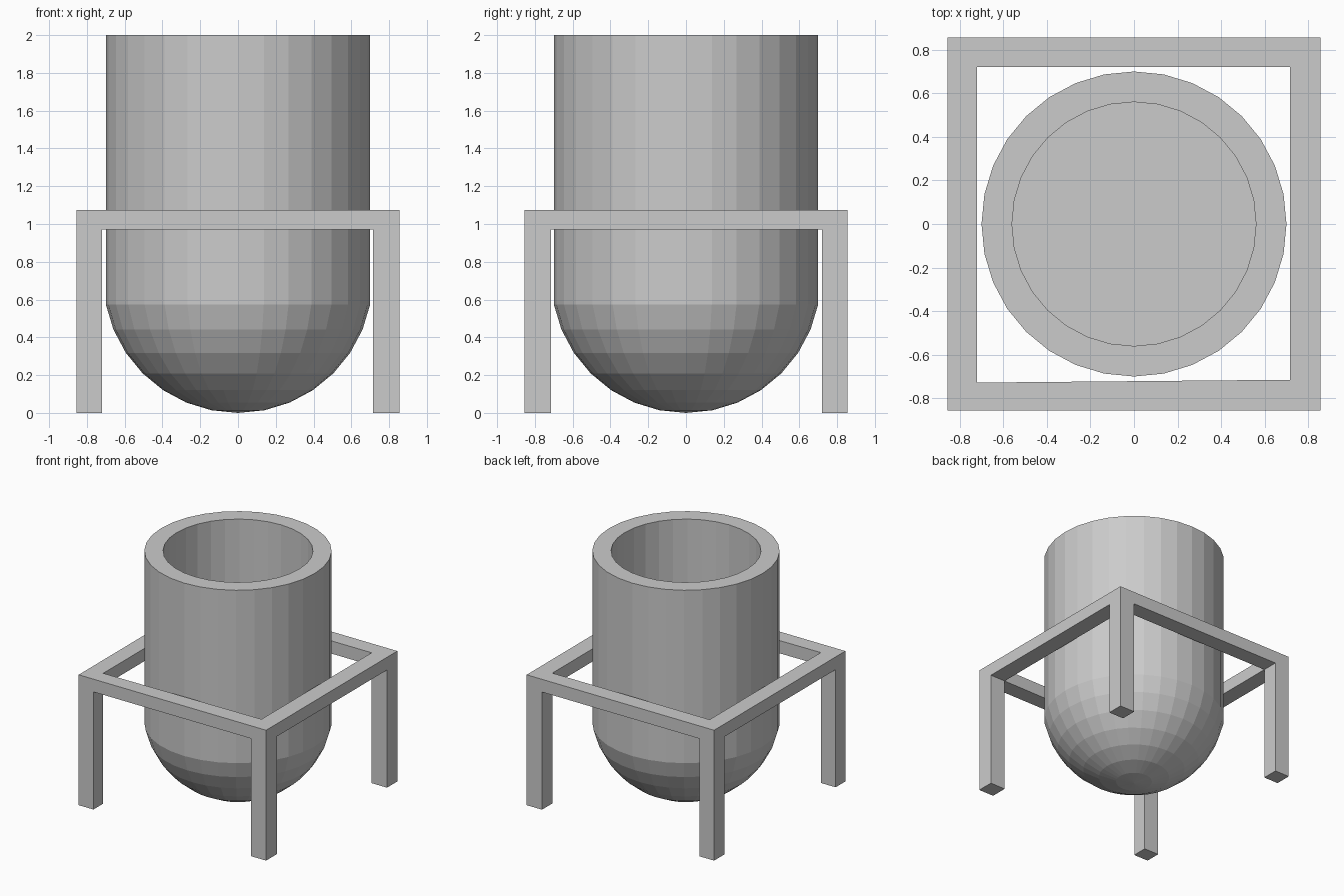
import bpy, bmesh, math

if "Cube" in bpy.data.objects:
    bpy.data.objects.remove(bpy.data.objects["Cube"])


def finish(bm, name):
    bmesh.ops.recalc_face_normals(bm, faces=bm.faces[:])
    mesh = bpy.data.meshes.new(name)
    bm.to_mesh(mesh)
    bm.free()
    obj = bpy.data.objects.new(name, mesh)
    bpy.context.collection.objects.link(obj)
    return obj


def lathe(name, profile, sides):
    bm = bmesh.new()
    verts = [bm.verts.new((r, 0, z)) for r, z in profile]
    edges = [bm.edges.new(pair) for pair in zip(verts, verts[1:])]
    bmesh.ops.spin(bm, geom=verts + edges, cent=(0, 0, 0), axis=(0, 0, 1),
                   angle=math.tau, steps=sides, use_duplicate=False)
    bmesh.ops.remove_doubles(bm, verts=bm.verts[:], dist=0.0005)
    return finish(bm, name)


# Round-bottomed vessel: hemispherical base, straight wall, thick rim, flat floor
R = 0.7135
dome = [(R * math.sin(math.pi * k / 16), R * (1 - math.cos(math.pi * k / 16)))
        for k in range(8)]
lathe("vessel", dome + [(0.70, 2.0), (0.56, 2.0), (0.56, 0.65), (0, 0.65)], 32)

# Square stand: ring of rails with a leg pulled down from each corner
bm = bmesh.new()
xs = (-0.855, -0.72, 0.715, 0.855)
ys_left = (-0.855, -0.728, 0.72, 0.855)
ys_right = (-0.855, -0.715, 0.72, 0.855)
grid = [[bm.verts.new((x, y, 0.97)) for y in (ys_left if i < 2 else ys_right)]
        for i, x in enumerate(xs)]
corners, cells = [], []
for i in range(3):
    for j in range(3):
        if (i, j) == (1, 1):
            continue
        face = bm.faces.new((grid[i][j], grid[i][j + 1],
                             grid[i + 1][j + 1], grid[i + 1][j]))
        cells.append(face)
        if i != 1 and j != 1:
            corners.append(face)

# Rail thickness
top = bmesh.ops.extrude_face_region(bm, geom=cells, use_keep_orig=True)["geom"]
for v in top:
    if isinstance(v, bmesh.types.BMVert):
        v.co.z = 1.075

# Legs
for face in bmesh.ops.extrude_discrete_faces(bm, faces=corners)["faces"]:
    for v in face.verts:
        v.co.z = 0
finish(bm, "stand")
